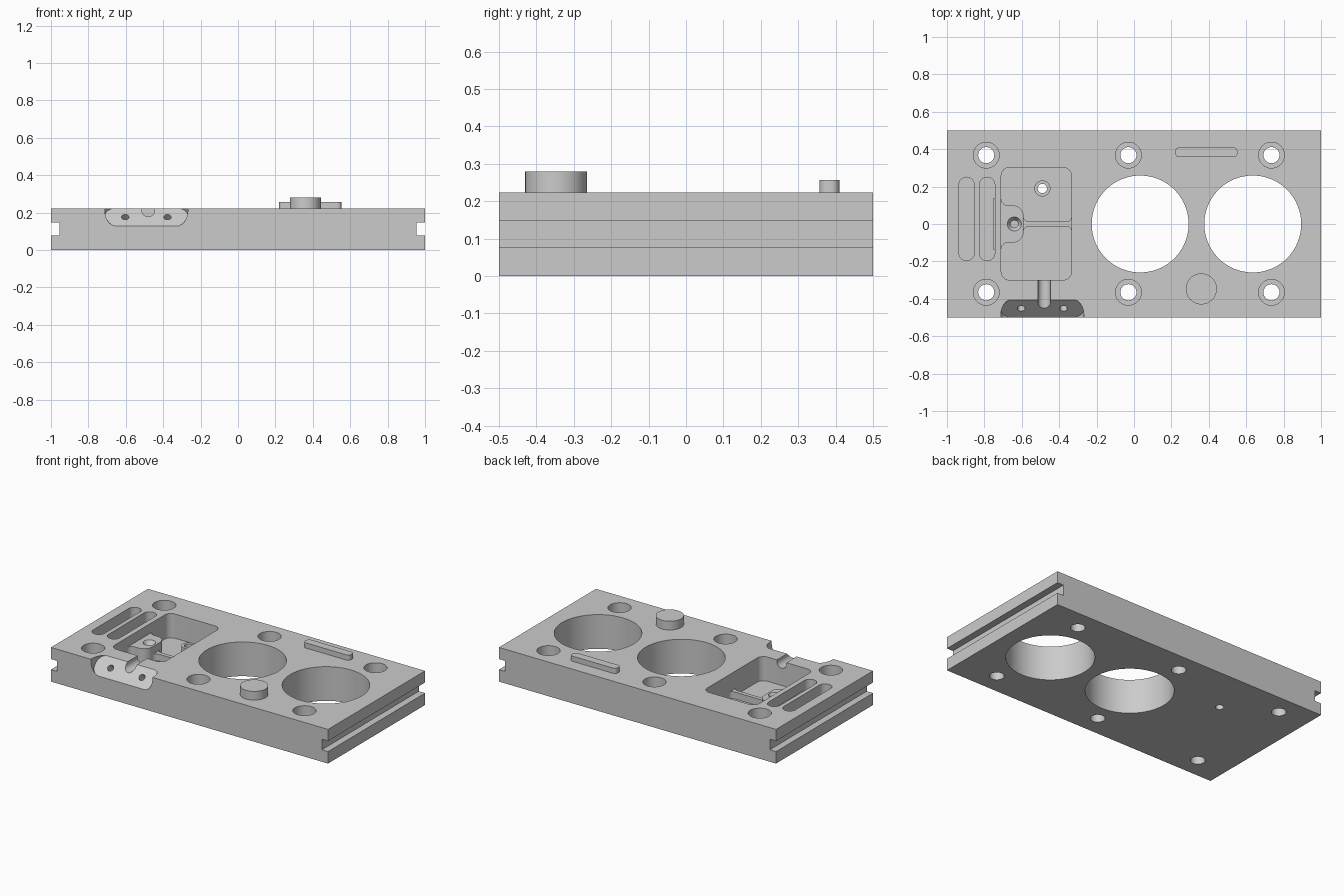
import bpy, bmesh, math
from mathutils import Matrix, Vector

old = bpy.data.objects.get("Cube")
if old:
    bpy.data.objects.remove(old, do_unlink=True)

TOP = 0.223
grey = bpy.data.materials.new("plain_grey")
grey.use_nodes = True
COLOUR = (0.6, 0.6, 0.6, 1)
grey.diffuse_color = COLOUR
grey.node_tree.nodes["Principled BSDF"].inputs["Base Color"].default_value = COLOUR


def fillet(corners, steps=8):
    """Round each (x, y, radius) corner of an outline."""
    out = []
    for i, (x, y, r) in enumerate(corners):
        p = Vector((x, y))
        if r == 0:
            out.append(p)
            continue
        a = (Vector(corners[i - 1][:2]) - p).normalized()
        b = (Vector(corners[(i + 1) % len(corners)][:2]) - p).normalized()
        half = a.angle(b) / 2
        centre = p + (a + b).normalized() * r / math.sin(half)
        start = (p + a * r / math.tan(half) - centre).normalized()
        end = (p + b * r / math.tan(half) - centre).normalized()
        for k in range(steps + 1):
            t = k / steps
            out.append(centre + (start * math.sin((1 - t) * (math.pi / 2 - half) * 2)
                                 + end * math.sin(t * (math.pi / 2 - half) * 2)).normalized() * r)
    return out


def slab(x0, x1, y0, y1, r):
    return fillet([(x0, y0, r), (x1, y0, r), (x1, y1, r), (x0, y1, r)])


def circle(x, y, r, n=48):
    return [Vector((x + r * math.cos(math.tau * i / n), y + r * math.sin(math.tau * i / n)))
            for i in range(n)]


def prism(name, outline, z0, z1, matrix=None):
    bm = bmesh.new()
    face = bm.faces.new([bm.verts.new((p.x, p.y, z0)) for p in outline])
    ext = bmesh.ops.extrude_face_region(bm, geom=[face])
    verts = [g for g in ext["geom"] if isinstance(g, bmesh.types.BMVert)]
    bmesh.ops.translate(bm, verts=verts, vec=(0, 0, z1 - z0))
    if not face.is_valid or len(face.link_loops if hasattr(face, "link_loops") else face.loops) == 0:
        raise ValueError(name)
    bmesh.ops.recalc_face_normals(bm, faces=bm.faces)
    return finish(name, bm, matrix)


def cone(name, x, y, z0, z1, r0, r1):
    bm = bmesh.new()
    bmesh.ops.create_cone(bm, cap_ends=True, segments=32, radius1=r0, radius2=r1, depth=z1 - z0,
                          matrix=Matrix.Translation((x, y, (z0 + z1) / 2)))
    return finish(name, bm)


def finish(name, bm, matrix=None):
    if matrix:
        bm.transform(matrix)
    mesh = bpy.data.meshes.new(name)
    bm.to_mesh(mesh)
    bm.free()
    mesh.materials.append(grey)
    obj = bpy.data.objects.new(name, mesh)
    bpy.context.collection.objects.link(obj)
    return obj


def combine(base, tool, operation="DIFFERENCE"):
    mod = base.modifiers.new("combine", "BOOLEAN")
    mod.operation, mod.solver, mod.object = operation, "EXACT", tool
    bpy.context.view_layer.objects.active = base
    bpy.ops.object.modifier_apply(modifier=mod.name)
    bpy.data.objects.remove(tool, do_unlink=True)


def cut(outline, z0, z1=0.4, matrix=None):
    combine(plate, prism("cutter", outline, z0, z1, matrix))


# Plate with a groove along both ends
plate = prism("base_plate", slab(-1, 1, -0.5, 0.5, 0), 0, TOP)
for side in (-1, 1):
    x0, x1 = sorted((side * 0.955, side * 1.1))
    cut(slab(x0, x1, -0.6, 0.6, 0), 0.078, 0.147)

# Large round openings
for x in (0.033, 0.635):
    cut(circle(x, 0, 0.259, 96), -0.1)

# Counterbored bolt holes
for x in (-0.79, -0.03, 0.735):
    for y in (-0.365, 0.368):
        cut(circle(x, y, 0.069), 0.1)
        cut(circle(x, y, 0.043), -0.1)

# Two long blind slots
for x in (-0.895, -0.785):
    cut(slab(x - 0.041, x + 0.041, -0.196, 0.25, 0.0405), 0.15)

# Pocket with a raised pad, dividing rib and standoff
cut(slab(-0.71, -0.335, -0.3, 0.303, 0.045), 0.065)
pad = [(-0.75, -0.14, 0), (-0.71, -0.14, 0), (-0.71, -0.1, 0.035), (-0.59, -0.1, 0.06)]
pad += [(x, -y, r) for x, y, r in reversed(pad)]
rib = [(-0.62, -0.05, 0), (-0.592, -0.05, 0), (-0.592, -0.013, 0.03),
       (-0.335, -0.013, 0.025), (-0.335, -0.045, 0), (-0.31, -0.045, 0)]
rib += [(x, -y, r) for x, y, r in reversed(rib)]
for name, outline, height in (("pad", fillet(pad), 0.16), ("rib", fillet(rib), 0.11),
                              ("standoff", circle(-0.49, 0.19, 0.043), 0.108)):
    combine(plate, prism(name, outline, 0.04, height), "UNION")
cut(circle(-0.49, 0.19, 0.025, 32), -0.1)

# Countersunk blind hole in the pad
combine(plate, cone("cutter", -0.64, 0, 0.125, 0.165, 0.015, 0.041))
cut(circle(-0.64, 0, 0.02, 32), 0.06)

# Sloping recess on the front edge, with two screw holes square to it
slope = Matrix.Translation((-0.49, -0.452, 0.176)) @ Matrix.Rotation(math.radians(45), 4, "X")
cut(slab(-0.222, 0.222, -0.068, 0.068, 0.06), 0, 0.3, slope)
for x in (-0.113, 0.113):
    cut(circle(x, 0, 0.02, 24), -0.06, 0.1, slope)

# Round-bottomed cable channel from the recess to the pocket
along_y = Matrix.Translation((-0.48, -0.31, 0.212)) @ Matrix.Rotation(math.radians(90), 4, "X")
channel = [(-0.034, 0.1, 0), (-0.034, -0.034, 0.0335), (0.034, -0.034, 0.0335), (0.034, 0.1, 0)]
cut(fillet(channel), -0.03, 0.18, along_y)

# Raised locating features
round_boss = prism("round_boss", circle(0.36, -0.347, 0.083, 64), TOP - 0.01, 0.28)
locating_bar = prism("locating_bar", slab(0.22, 0.553, 0.357, 0.41, 0.022), TOP - 0.01, 0.257)

for obj in (plate, round_boss, locating_bar):
    bpy.ops.object.select_all(action="DESELECT")
    obj.select_set(True)
    bpy.context.view_layer.objects.active = obj
    bpy.ops.object.shade_smooth_by_angle(angle=math.radians(30))
